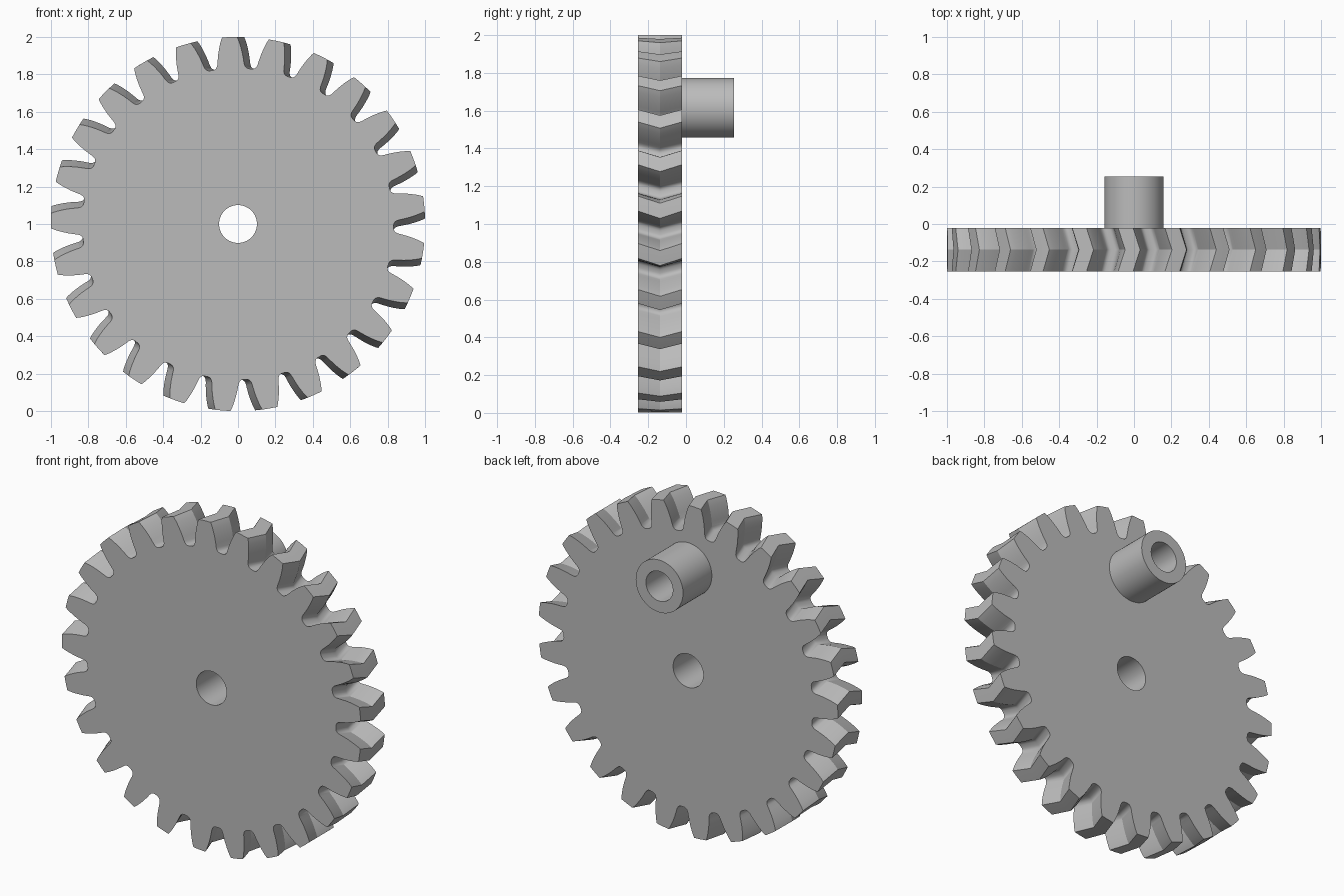
import bpy
import bmesh
import math

TEETH = 25
FRONT, BACK, END = -0.254, -0.021, 0.254
MIDDLE = (FRONT + BACK) / 2
PHASE, TWIST = math.radians(-2.6), math.radians(2.2)

# Half of one tooth: radius and half angle in degrees, tip to root
FLANK = [(1.0, 2.3), (0.985, 2.7), (0.965, 3.13), (0.94, 3.6), (0.91, 4.1),
         (0.88, 4.5), (0.86, 4.75), (0.85, 4.95), (0.841, 5.3),
         (0.835, 5.8), (0.832, 6.5)]


def start_clean():
    cube = bpy.data.objects.get("Cube")
    if cube:
        bpy.data.objects.remove(cube, do_unlink=True)


def flat_material(name, color):
    mat = bpy.data.materials.new(name)
    mat.use_nodes = True
    mat.diffuse_color = color
    mat.node_tree.nodes["Principled BSDF"].inputs["Base Color"].default_value = color
    return mat


def tooth_outline():
    """Polar points (radius, angle) around the whole toothed rim."""
    pitch = 2 * math.pi / TEETH
    tooth = [(r, -math.radians(a)) for r, a in reversed(FLANK)]
    tooth += [(1.0, 0.0)]
    tooth += [(r, math.radians(a)) for r, a in FLANK]
    return [(r, a + i * pitch) for i in range(TEETH) for r, a in tooth]


def circle(radius, angles):
    return [(radius, a) for a in angles]


def loft(name, sections, center_z, material, closed=True):
    """Skin polar sections (points, y, turn) one after another."""
    bm = bmesh.new()
    rings = [[bm.verts.new((r * math.sin(a + turn), y, r * math.cos(a + turn)))
              for r, a in points] for points, y, turn in sections]
    pairs = list(zip(rings, rings[1:]))
    if closed:
        pairs.append((rings[-1], rings[0]))
    for first, second in pairs:
        n = len(first)
        for i in range(n):
            j = (i + 1) % n
            bm.faces.new((first[i], first[j], second[j], second[i]))
    bmesh.ops.recalc_face_normals(bm, faces=bm.faces)
    mesh = bpy.data.meshes.new(name)
    bm.to_mesh(mesh)
    bm.free()
    mesh.materials.append(material)
    obj = bpy.data.objects.new(name, mesh)
    obj.location.z = center_z
    bpy.context.collection.objects.link(obj)
    bpy.ops.object.select_all(action="DESELECT")
    obj.select_set(True)
    bpy.context.view_layer.objects.active = obj
    bpy.ops.object.shade_smooth_by_angle(angle=math.radians(29))
    return obj


start_clean()
grey = flat_material("plain grey", (0.5, 0.5, 0.5, 1.0))

# Herringbone gear wheel with a through bore
rim = tooth_outline()
bore = circle(0.101, [a for r, a in rim])
loft("gear_wheel", [
    (bore, FRONT, PHASE),
    (rim, FRONT, PHASE),
    (rim, MIDDLE, PHASE + TWIST),
    (rim, BACK, PHASE),
    (bore, BACK, PHASE),
], 1.0, grey)

# Hollow crank handle post on the back face
steps = [2 * math.pi * i / 96 for i in range(96)]
outer, inner = circle(0.158, steps), circle(0.09, steps)
loft("crank_post", [
    (outer, BACK, 0),
    (outer, END, 0),
    (inner, END, 0),
    (inner, BACK, 0),
], 1.615, grey, closed=False)
